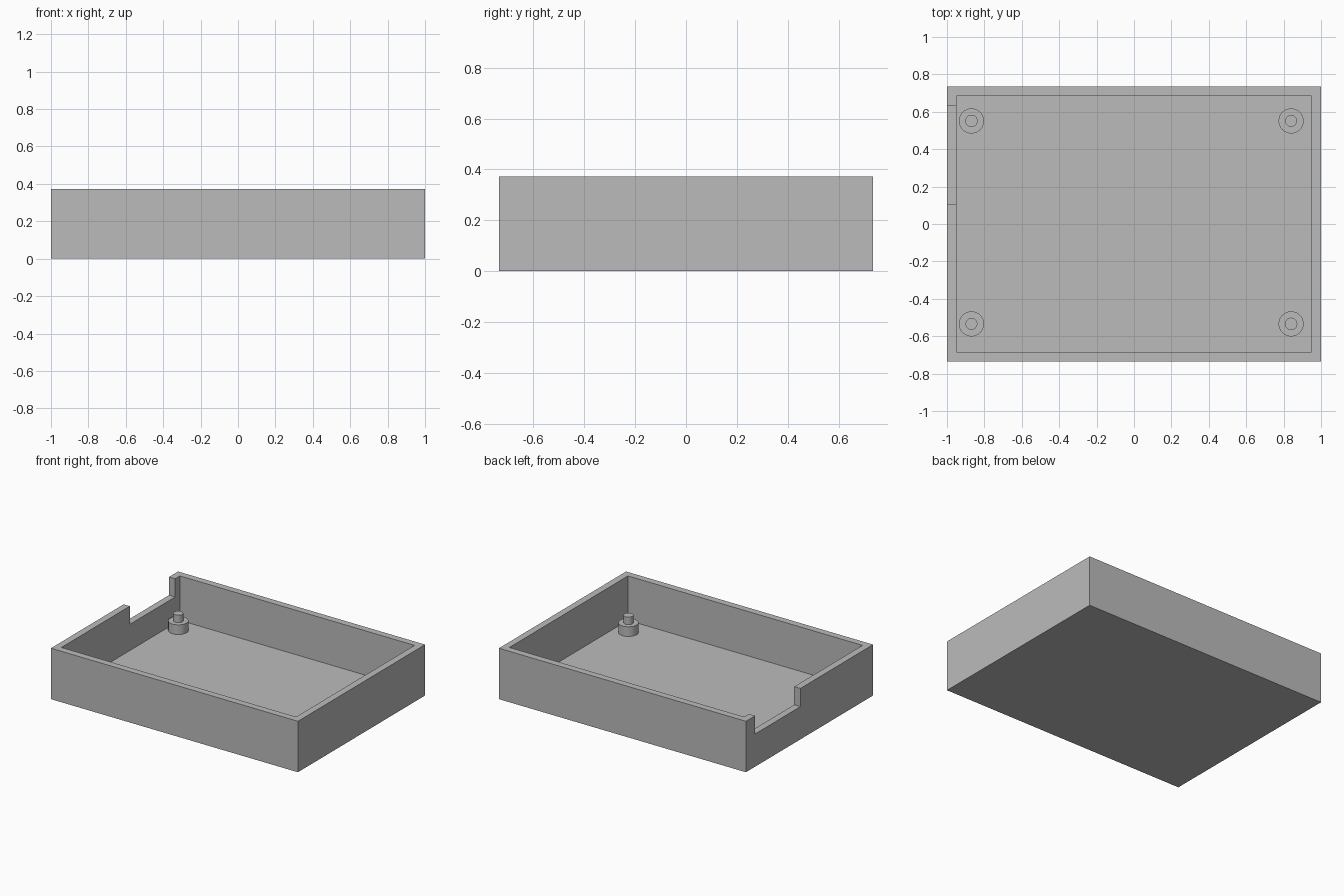
import bpy
import bmesh
import math

cube = bpy.data.objects.get("Cube")
if cube:
    bpy.data.objects.remove(cube, do_unlink=True)

HALF_X, HALF_Y, HEIGHT = 1.0, 0.735, 0.373
WALL, FLOOR = 0.05, 0.048
SHOULDER, PEG_TOP = 0.119, 0.174

grey = bpy.data.materials.new("plain grey")
grey.use_nodes = True
grey.diffuse_color = (0.5, 0.5, 0.5, 1)
grey.node_tree.nodes["Principled BSDF"].inputs["Base Color"].default_value = grey.diffuse_color


def add_object(name, bm):
    bmesh.ops.recalc_face_normals(bm, faces=bm.faces)
    mesh = bpy.data.meshes.new(name)
    bm.to_mesh(mesh)
    bm.free()
    mesh.materials.append(grey)
    obj = bpy.data.objects.new(name, mesh)
    bpy.context.collection.objects.link(obj)
    return obj


def box(name, low, high):
    bm = bmesh.new()
    bmesh.ops.create_cube(bm, size=1)
    for v in bm.verts:
        v.co = [(a + b) / 2 + c * (b - a) for a, b, c in zip(low, high, v.co)]
    return add_object(name, bm)


def cut(target, cutter):
    mod = target.modifiers.new(cutter.name, "BOOLEAN")
    mod.operation = "DIFFERENCE"
    mod.solver = "EXACT"
    mod.object = cutter
    cutter.hide_render = True
    bpy.ops.object.select_all(action="DESELECT")
    bpy.context.view_layer.objects.active = target
    target.select_set(True)
    bpy.ops.object.modifier_apply(modifier=mod.name)
    bpy.data.objects.remove(cutter, do_unlink=True)


def lathe(name, profile, x, y):
    bm = bmesh.new()
    verts = [bm.verts.new((r, 0, z)) for r, z in profile]
    edges = [bm.edges.new(pair) for pair in zip(verts, verts[1:])]
    bmesh.ops.spin(bm, geom=verts + edges, cent=(0, 0, 0), axis=(0, 0, 1),
                   angle=math.tau, steps=48, use_duplicate=False)
    bmesh.ops.remove_doubles(bm, verts=bm.verts, dist=0.0001)
    obj = add_object(name, bm)
    obj.location = (x, y, 0)
    bpy.ops.object.select_all(action="DESELECT")
    bpy.context.view_layer.objects.active = obj
    obj.select_set(True)
    bpy.ops.object.shade_smooth_by_angle(angle=math.radians(30))


# Open tray: hollowed block with a notch in the side wall
tray = box("tray", (-HALF_X, -HALF_Y, 0), (HALF_X, HALF_Y, HEIGHT))
cut(tray, box("cavity", (WALL - HALF_X, WALL - HALF_Y, FLOOR),
              (HALF_X - WALL, HALF_Y - WALL, 1)))
cut(tray, box("wall_notch", (-1.1, 0.105, 0.24), (-0.9, 0.63, 1)))

# Corner posts: locating pegs on one diagonal, bored posts on the other
peg = [(0.067, FLOOR), (0.067, SHOULDER), (0.033, SHOULDER), (0.033, PEG_TOP), (0, PEG_TOP)]
bored = [(0.067, FLOOR), (0.067, SHOULDER), (0.029, SHOULDER), (0.029, FLOOR)]
LEFT, RIGHT, BACK, FRONT = 0.84, -0.869, 0.551, -0.534
lathe("back_right_peg_post", peg, RIGHT, BACK)
lathe("front_left_peg_post", peg, LEFT, FRONT)
lathe("back_left_bored_post", bored, LEFT, BACK)
lathe("front_right_bored_post", bored, RIGHT, FRONT)
